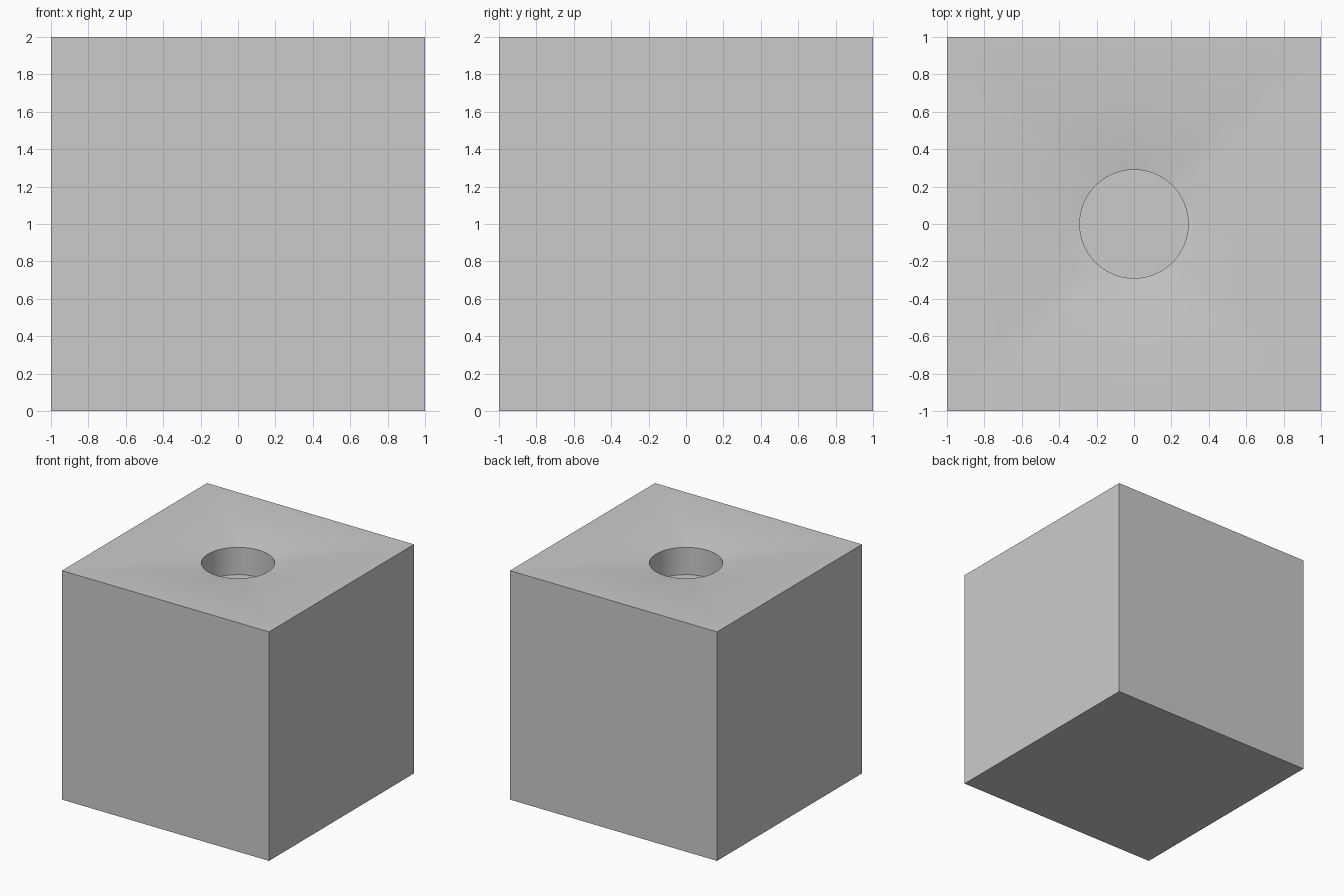
import bpy, bmesh, math

if "Cube" in bpy.data.objects:
    bpy.data.objects.remove(bpy.data.objects["Cube"])

SEG = 64          # points per loop
HOLE_R = 0.29     # hole radius
TOP = 2.0         # height of the block
DIP = 0.047       # how far the top sinks at the hole rim
FLOOR_Z = 1.715   # floor of the hole
STEPS = 14        # rings across the dished top

bm = bmesh.new()


def ring(t, z):
    """Loop blended from the hole circle (t=0) to the block square (t=1)."""
    verts = []
    for i in range(SEG):
        a = 2 * math.pi * i / SEG
        c, s = math.cos(a), math.sin(a)
        square_r = 1.0 / max(abs(c), abs(s))
        r = HOLE_R + (square_r - HOLE_R) * t
        verts.append(bm.verts.new((r * c, r * s, z)))
    return verts


# floor of the hole, dished top, then base of the block
loops = [ring(0, FLOOR_Z)]
for k in range(STEPS + 1):
    t = k / STEPS
    loops.append(ring(t, TOP - DIP * (1 - t) ** 2))
loops.append(ring(1, 0.0))

# skin between neighbouring loops
for a, b in zip(loops, loops[1:]):
    for i in range(SEG):
        j = (i + 1) % SEG
        bm.faces.new((a[i], b[i], b[j], a[j]))

# hole floor and underside
bm.faces.new(loops[0])
bm.faces.new(loops[-1])
bmesh.ops.recalc_face_normals(bm, faces=bm.faces)

mesh = bpy.data.meshes.new("block_with_hole")
bm.to_mesh(mesh)
bm.free()
block = bpy.data.objects.new("block_with_hole", mesh)
bpy.context.collection.objects.link(block)

# smooth dish and hole wall, crisp block edges
bpy.context.view_layer.objects.active = block
block.select_set(True)
bpy.ops.object.shade_smooth_by_angle(angle=math.radians(30))
